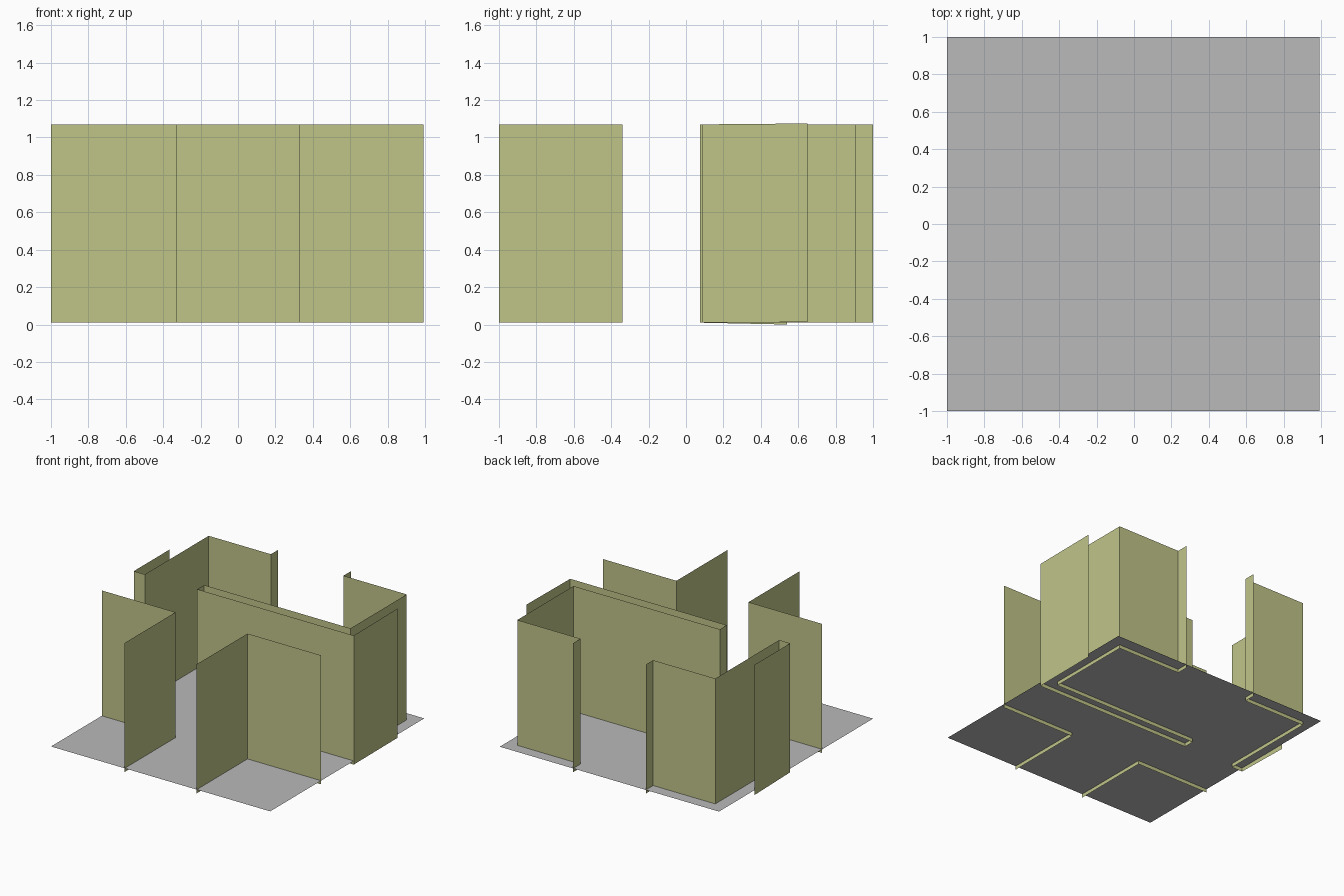
import bpy

if "Cube" in bpy.data.objects:
    bpy.data.objects.remove(bpy.data.objects["Cube"])

# Flat colours
def mat(name, rgb):
    m = bpy.data.materials.new(name)
    m.diffuse_color = (*rgb, 1.0)
    m.use_nodes = True
    m.node_tree.nodes["Principled BSDF"].inputs["Base Color"].default_value = m.diffuse_color
    return m

WALL = mat("olive wall", (0.53, 0.555, 0.25))
FLOOR = mat("grey floor", (0.49, 0.49, 0.49))


def make(name, verts, faces, material):
    me = bpy.data.meshes.new(name)
    me.from_pydata(verts, [], faces)
    me.materials.append(material)
    ob = bpy.data.objects.new(name, me)
    bpy.context.collection.objects.link(ob)
    return ob


# Thin wall sheet following a plan outline; points may carry own (bottom, top)
def wall(name, path):
    verts = []
    for p in path:
        lo, hi = p[2:] if len(p) == 4 else (0.01, 1.07)
        verts += [(p[0], p[1], lo), (p[0], p[1], hi)]
    faces = [(2 * i, 2 * i + 2, 2 * i + 3, 2 * i + 1) for i in range(len(path) - 1)]
    return make(name, verts, faces, WALL)


# Floor sheet
make("floor", [(-1, -1, 0.04), (0.993, -1, 0.04), (0.993, 1, 0.04), (-1, 1, 0.04)],
     [(0, 1, 2, 3)], FLOOR)

# Front corner rooms
wall("front_left_walls", [(-1, -0.34), (-0.33, -0.34), (-0.33, -1)])
wall("front_right_walls", [(0.325, -1), (0.325, -0.34), (0.993, -0.34)])

# Back left room: outer jog, side, back and doorway stub
wall("back_left_walls", [(-1, 0.54, 0.0, 1.07), (-1, 0.075), (-0.9, 0.075),
                         (-0.9, 0.905), (-0.335, 0.905), (-0.335, 1)])

# Back right room: doorway stub, back, side, double middle wall, outer jog
wall("back_right_walls", [(0.325, 1), (0.325, 0.905), (0.9, 0.905), (0.9, 0.175),
                          (-0.43, 0.175), (-0.43, 0.085), (0.993, 0.085),
                          (0.993, 0.65, 0.013, 1.075)])
